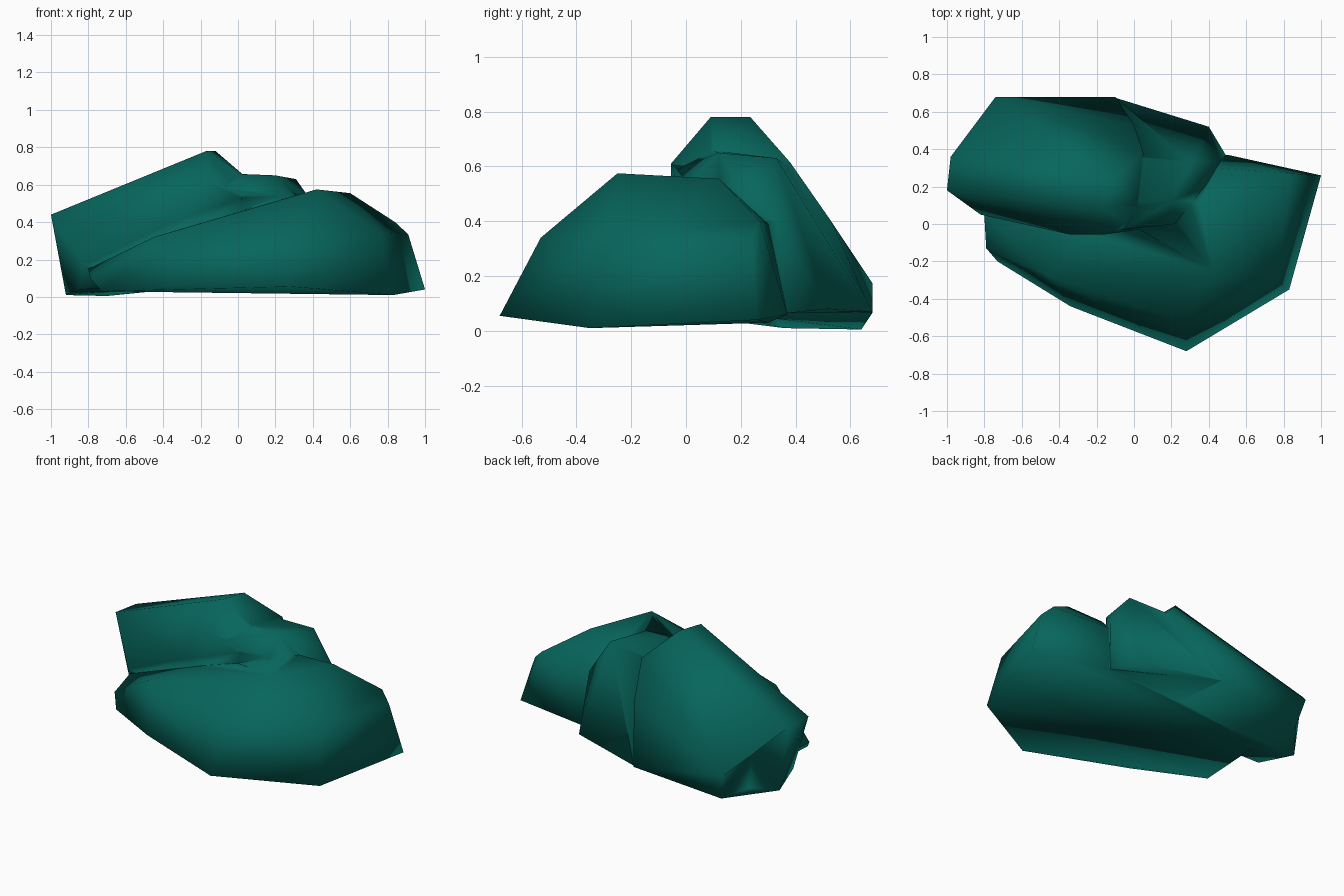
import bpy, bmesh
from mathutils import Vector

cube = bpy.data.objects.get("Cube")
if cube:
    bpy.data.objects.remove(cube, do_unlink=True)

# Single dark teal stone colour
teal = bpy.data.materials.new("dark_teal_stone")
teal.use_nodes = True
colour = (0.002, 0.13, 0.105, 1)
teal.diffuse_color = colour
teal.node_tree.nodes["Principled BSDF"].inputs["Base Color"].default_value = colour


def boulder(name, corners, dents=()):
    """Wrap corner points in a faceted skin, then push dent corners inward."""
    bm = bmesh.new()
    for point in corners:
        bm.verts.new(point)
    dent_verts = [(bm.verts.new(start), Vector(end)) for start, end in dents]
    bmesh.ops.convex_hull(bm, input=bm.verts[:], use_existing_faces=False)
    for vert, end in dent_verts:
        vert.co = end
    loose = [v for v in bm.verts if not v.link_faces]
    bmesh.ops.delete(bm, geom=loose, context="VERTS")
    bmesh.ops.recalc_face_normals(bm, faces=bm.faces[:])
    for face in bm.faces:
        face.smooth = True
    mesh = bpy.data.meshes.new(name)
    bm.to_mesh(mesh)
    bm.free()
    mesh.materials.append(teal)
    obj = bpy.data.objects.new(name, mesh)
    bpy.context.collection.objects.link(obj)
    return obj


def merge(base, other):
    """Fuse another boulder into the base so no inner walls remain."""
    mod = base.modifiers.new("fuse", "BOOLEAN")
    mod.operation = "UNION"
    mod.solver = "EXACT"
    mod.object = other
    bpy.context.view_layer.objects.active = base
    bpy.ops.object.modifier_apply(modifier=mod.name)
    bpy.data.objects.remove(other, do_unlink=True)


# Low, wide boulder: foot, shoulder, crest
front_foot = [(-.73, -.2, .03), (-.34, -.44, .06), (.28, -.68, .055),
              (.83, -.35, .01), (1, .26, .04), (.5, .37, .06), (-.7, .3, .03)]
front_shoulder = [(-.8, .04, .15), (-.79, -.13, .1), (-.45, -.28, .32),
                  (.28, -.53, .34), (.76, -.3, .34), (.91, .24, .335),
                  (.84, .27, .4), (.45, .3, .39)]
front_crest = [(-.25, -.05, .38), (.42, -.25, .575), (.6, .12, .555), (.35, .12, .55)]
rocks = boulder("rock_cluster", front_foot + front_shoulder + front_crest)

# Tall boulder leaning behind it
rear_foot = [(-.85, .12, .04), (-.92, .36, .01), (-.7, .64, .005),
             (-.1, .68, .065), (-.05, .05, .08)]
rear_shoulder = [(-1, .18, .44), (-.98, .36, .43), (-.82, .05, .17),
                 (-.74, .68, .175), (0, .53, .4), (-.35, -.055, .4),
                 (-.15, -.055, .61), (.02, -.03, .53)]
rear_crest = [(-.17, .09, .78), (-.12, .235, .78), (.02, .1, .66), (.05, .38, .615)]
rear_dents = [((-.92, .54, .22), (-.79, .46, .24)),
              ((-.86, .5, .02), (-.78, .47, .03))]
merge(rocks, boulder("rear_boulder", rear_foot + rear_shoulder + rear_crest, rear_dents))

# Lower block continuing the tall boulder to its left side
side_foot = [(-.1, .675, .07), (.4, .52, .08), (.49, .37, .065), (-.2, .1, .08), (.2, .02, .08)]
side_shoulder = [(.46, .33, .4), (.22, 0, .54), (-.06, -.03, .59), (.38, .2, .53)]
side_crest = [(0, .1, .658), (.2, .12, .65), (.31, .33, .63), (0, .36, .61)]
merge(rocks, boulder("side_block", side_foot + side_shoulder + side_crest))
